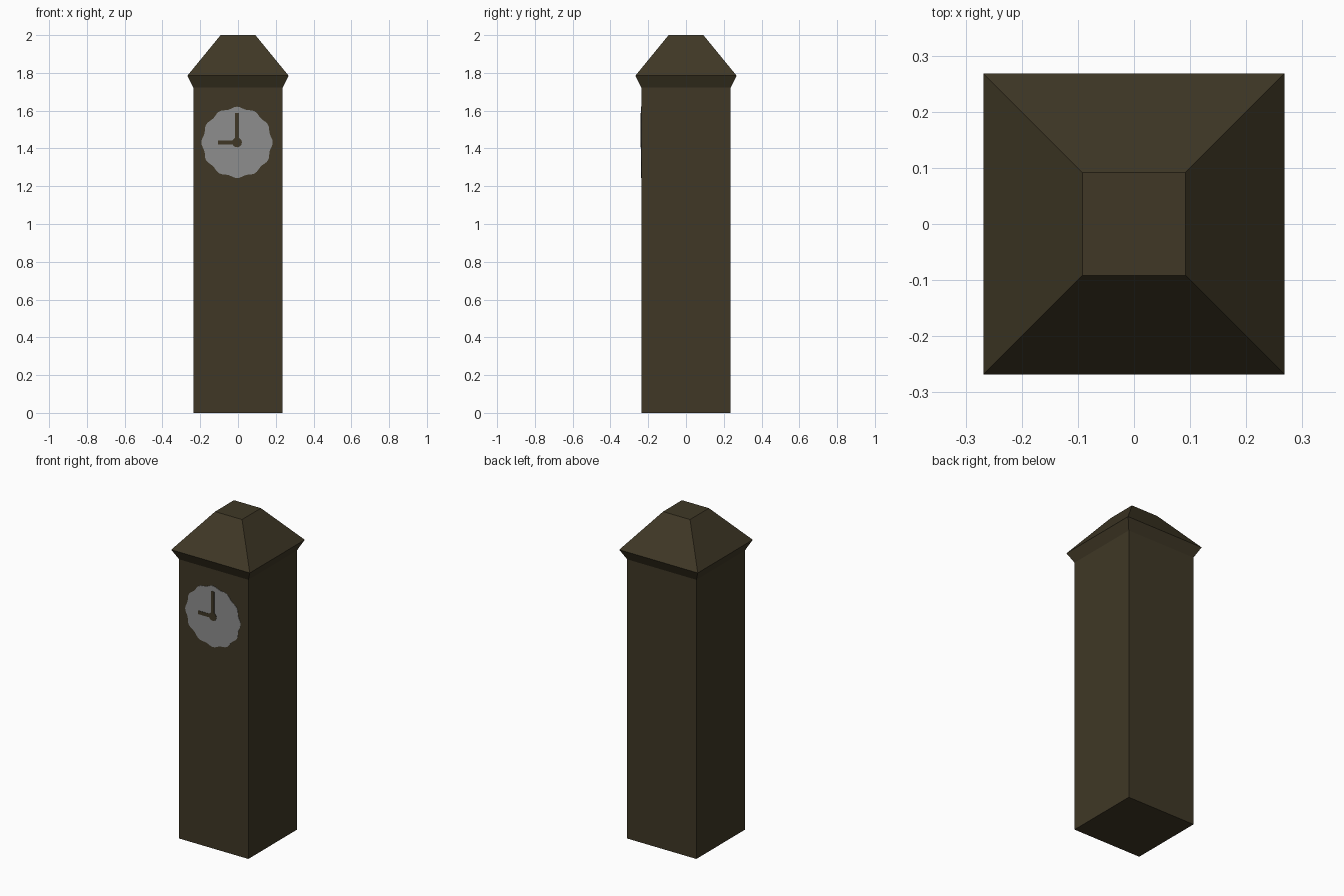
import bpy, bmesh, math

if "Cube" in bpy.data.objects:
    bpy.data.objects.remove(bpy.data.objects["Cube"])

HALF = 0.236            # half width of the shaft
CX, CZ = -0.005, 1.432  # clock centre


def material(name, rgb):
    m = bpy.data.materials.new(name)
    m.diffuse_color = (*rgb, 1.0)
    m.use_nodes = True
    m.node_tree.nodes["Principled BSDF"].inputs["Base Color"].default_value = m.diffuse_color
    return m


brown = material("dark_brown", (0.050, 0.039, 0.019))
grey = material("clock_grey", (0.27, 0.27, 0.27))


def finish(bm, name, mat):
    bmesh.ops.recalc_face_normals(bm, faces=bm.faces[:])
    mesh = bpy.data.meshes.new(name)
    bm.to_mesh(mesh)
    bm.free()
    mesh.materials.append(mat)
    obj = bpy.data.objects.new(name, mesh)
    bpy.context.collection.objects.link(obj)
    return obj


def square_tower(name, profile, mat):
    """Stack square rings given as (half width, height) and cap both ends."""
    bm = bmesh.new()
    rings = [[bm.verts.new((sx * w, sy * w, z))
              for sx, sy in ((-1, -1), (1, -1), (1, 1), (-1, 1))]
             for w, z in profile]
    for low, high in zip(rings, rings[1:]):
        for i in range(4):
            j = (i + 1) % 4
            bm.faces.new((low[i], low[j], high[j], high[i]))
    bm.faces.new(rings[0][::-1])
    bm.faces.new(rings[-1])
    return finish(bm, name, mat)


def front_plate(name, outline, lift, mat):
    """Thin plate on the front wall; outline is a list of (x, z)."""
    bm = bmesh.new()
    face = bm.faces.new([bm.verts.new((CX + x, -HALF - lift, CZ + z))
                         for x, z in outline])
    out = bmesh.ops.extrude_face_region(bm, geom=[face])
    for v in out["geom"]:
        if isinstance(v, bmesh.types.BMVert):
            v.co.y = -HALF + 0.001
    return finish(bm, name, mat)


def circle(radius, count, wave=0.0):
    pts = []
    for i in range(count):
        a = math.tau * i / count
        r = radius + wave * math.cos(12 * a)
        pts.append((r * math.cos(a), r * math.sin(a)))
    return pts


def box(x0, x1, z0, z1):
    return [(x0, z0), (x1, z0), (x1, z1), (x0, z1)]


# Tower: straight shaft, flared eave and flat-topped hip roof
square_tower("tower", [(HALF, 0), (HALF, 1.722), (0.268, 1.785), (0.092, 2.0)], brown)

# Clock face with a lightly scalloped rim, hands at nine o'clock
front_plate("clock_face", circle(0.184, 96, 0.005), 0.002, grey)
front_plate("minute_hand", box(-0.010, 0.010, 0.0, 0.155), 0.004, brown)
front_plate("hour_hand", box(-0.100, 0.0, -0.011, 0.011), 0.004, brown)
front_plate("clock_hub", circle(0.026, 12), 0.0045, brown)
